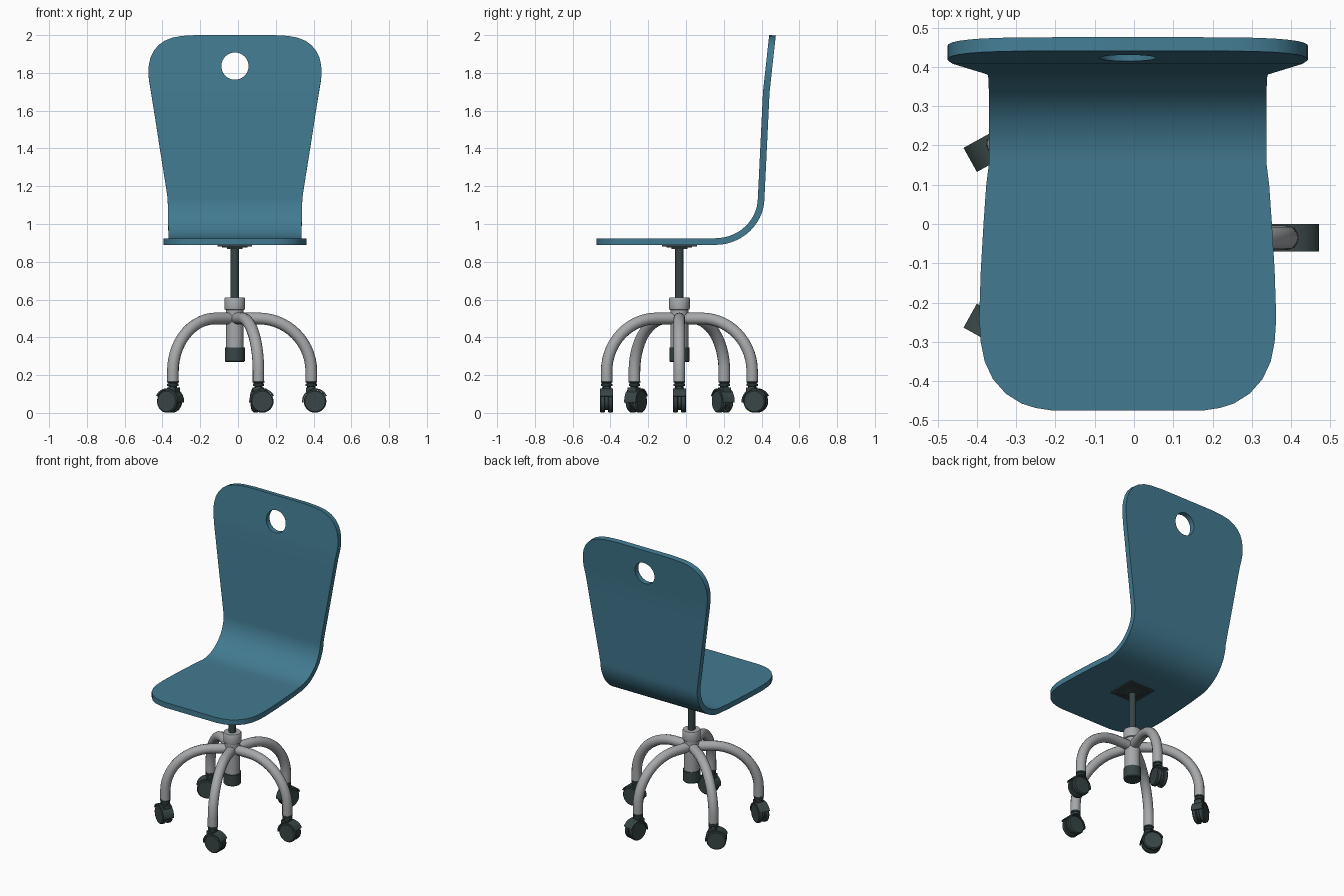
import bpy, bmesh, math
from math import sin, cos, pi, radians
from mathutils import Matrix, Vector

if "Cube" in bpy.data.objects:
    bpy.data.objects.remove(bpy.data.objects["Cube"])

CX, CY = -0.017, -0.035          # column axis


def material(name, rgb):
    m = bpy.data.materials.new(name)
    m.diffuse_color = (*rgb, 1)
    m.use_nodes = True
    m.node_tree.nodes["Principled BSDF"].inputs["Base Color"].default_value = m.diffuse_color
    return m


TEAL = material("teal shell", (0.054, 0.195, 0.282))
GREY = material("grey metal", (0.38, 0.39, 0.40))
DARK = material("dark plastic", (0.040, 0.060, 0.060))


def finish(bm, name, mat, angle=35):
    bmesh.ops.recalc_face_normals(bm, faces=bm.faces)
    me = bpy.data.meshes.new(name)
    bm.to_mesh(me)
    bm.free()
    ob = bpy.data.objects.new(name, me)
    bpy.context.collection.objects.link(ob)
    me.materials.append(mat)
    smooth(ob, angle)
    return ob


def smooth(ob, angle=35):
    bpy.ops.object.select_all(action='DESELECT')
    ob.select_set(True)
    bpy.context.view_layer.objects.active = ob
    bpy.ops.object.shade_smooth_by_angle(angle=radians(angle))


def lathe(bm, profile, mtx=Matrix(), n=32):
    """Closed solid of revolution about local z from (radius, z) points."""
    rings = [[bm.verts.new(mtx @ Vector((r * cos(2 * pi * i / n), r * sin(2 * pi * i / n), z)))
              for i in range(n)] for r, z in profile]
    for a, b in zip(rings, rings[1:]):
        for i in range(n):
            bm.faces.new((a[i], a[(i + 1) % n], b[(i + 1) % n], b[i]))
    bm.faces.new(rings[0])
    bm.faces.new(rings[-1])


def turned(name, mat, profile, x=CX, y=CY):
    bm = bmesh.new()
    lathe(bm, profile, Matrix.Translation((x, y, 0)))
    return finish(bm, name, mat)


def box(bm, size, centre, mtx=Matrix()):
    bmesh.ops.create_cube(bm, size=1, matrix=mtx @ Matrix.Translation(centre) @ Matrix.Diagonal((*size, 1)))


# Bent seat shell: rows of (y, z, half width) along the centre line
rows = [(y, 0.907, w) for y, w in (
    (-0.475, 0.19), (-0.468, 0.235), (-0.457, 0.27), (-0.432, 0.31), (-0.395, 0.343),
    (-0.35, 0.364), (-0.30, 0.374), (-0.24, 0.378), (-0.12, 0.374), (0.0, 0.367), (0.1, 0.360))]
for i in range(15):
    a = pi / 2 * i / 14
    rows.append((0.155 + 0.243 * sin(a), 1.14 - 0.233 * cos(a), 0.353 + 0.004 * (i / 14) ** 4))
for z, w in ((1.2, 0.366), (1.4, 0.398), (1.6, 0.429), (1.7, 0.445), (1.76, 0.455), (1.80, 0.459),
             (1.84, 0.456), (1.88, 0.447), (1.915, 0.430), (1.945, 0.405), (1.968, 0.373),
             (1.985, 0.330), (1.994, 0.280), (1.999, 0.19)):
    y = 0.398 + 0.027 * (z - 1.14) / 0.56 if z < 1.7 else 0.425 + 0.033 * (z - 1.7) / 0.3
    rows.append((y, z, w))
bm = bmesh.new()
prev = None
for y, z, w in rows:
    cur = [bm.verts.new((-0.016 + s * w, y, z)) for s in (-1, 1)]
    if prev:
        bm.faces.new((prev[0], prev[1], cur[1], cur[0]))
    prev = cur
shell = finish(bm, "seat_shell", TEAL)
thick = shell.modifiers.new("thickness", 'SOLIDIFY')
thick.thickness, thick.offset = 0.035, 0

# Round grip hole through the backrest
bm = bmesh.new()
lathe(bm, [(0.072, -0.2), (0.072, 0.2)],
      Matrix.Translation((-0.016, 0.44, 1.836)) @ Matrix.Rotation(pi / 2, 4, 'X'), 40)
cutter = finish(bm, "hole_cutter", TEAL)
cutter.hide_render = True
cut = shell.modifiers.new("grip_hole", 'BOOLEAN')
cut.object, cut.operation, cut.solver = cutter, 'DIFFERENCE', 'EXACT'
bpy.context.view_layer.objects.active = shell
for m in ("thickness", "grip_hole"):
    bpy.ops.object.modifier_apply(modifier=m)
bpy.data.objects.remove(cutter)
smooth(shell, 30)

# Stepped mounting plate under the seat
bm = bmesh.new()
for half, lo, hi in ((0.092, 0.882, 0.891), (0.068, 0.876, 0.884), (0.042, 0.868, 0.878)):
    box(bm, (2 * half, 2 * half, hi - lo), (CX, CY, (lo + hi) / 2))
finish(bm, "mounting_plate", DARK)

# Column
turned("gas_rod", DARK, [(0.022, 0.58), (0.022, 0.872)])
turned("column_sleeve", GREY, [(0.047, 0.34), (0.047, 0.545), (0.054, 0.548), (0.055, 0.552),
                               (0.055, 0.606), (0.051, 0.612), (0.02, 0.612)])
turned("column_cap", DARK, [(0.049, 0.270), (0.053, 0.275), (0.053, 0.345), (0.03, 0.346)])


def leg(angle):
    """Tube running out from the column and bending down to the caster."""
    pts = [(0.02, 0.50), (0.06, 0.50)]
    pts += [(0.125 + 0.28 * sin(t), 0.22 + 0.28 * cos(t)) for t in (pi / 2 * i / 14 for i in range(15))]
    pts.append((0.405, 0.168))
    cu = bpy.data.curves.new("leg", 'CURVE')
    cu.dimensions = '3D'
    cu.bevel_depth, cu.bevel_resolution, cu.use_fill_caps = 0.031, 4, True
    sp = cu.splines.new('POLY')
    sp.points.add(len(pts) - 1)
    for p, (r, z) in zip(sp.points, pts):
        p.co = (CX + r * cos(angle), CY + r * sin(angle), z, 1)
    ob = bpy.data.objects.new("leg", cu)
    bpy.context.collection.objects.link(ob)
    cu.materials.append(GREY)
    bpy.ops.object.select_all(action='DESELECT')
    ob.select_set(True)
    bpy.context.view_layer.objects.active = ob
    bpy.ops.object.convert(target='MESH')
    smooth(bpy.context.view_layer.objects.active, 40)


def caster(angle, yaw):
    """Twin wheel caster with a curved hood, turned to its own heading."""
    foot = Matrix.Translation((CX + 0.405 * cos(angle), CY + 0.405 * sin(angle), 0)) @ Matrix.Rotation(yaw, 4, 'Z')
    axle = foot @ Matrix.Translation((0.02, 0, 0.061)) @ Matrix.Rotation(pi / 2, 4, 'X')
    bm = bmesh.new()
    for s in (-1, 1):
        lathe(bm, [(0.055, s * 0.008), (0.060, s * 0.012), (0.060, s * 0.029), (0.054, s * 0.035)], axle, 28)
    lathe(bm, [(0.045, -0.01), (0.045, 0.01)], axle, 20)
    finish(bm, "caster_wheels", DARK)

    bm = bmesh.new()
    n, prev = 14, None
    for i in range(n + 1):
        a = radians(25 + 160 * i / n)
        cur = [bm.verts.new(axle @ Vector((r * cos(a), r * sin(a), z)))
               for r, z in ((0.061, -0.035), (0.069, -0.035), (0.069, 0.035), (0.061, 0.035))]
        if prev:
            for k in range(4):
                bm.faces.new((prev[k], prev[(k + 1) % 4], cur[(k + 1) % 4], cur[k]))
        if i in (0, n):
            bm.faces.new(cur)
        prev = cur
    box(bm, (0.05, 0.05, 0.035), (-0.003, 0, 0.117), foot)
    finish(bm, "caster_hood", DARK)

    bm = bmesh.new()
    lathe(bm, [(0.022, 0.13), (0.022, 0.141), (0.030, 0.143), (0.030, 0.154), (0.024, 0.156),
               (0.024, 0.159), (0.031, 0.161), (0.031, 0.170), (0.02, 0.171)], foot, 24)
    finish(bm, "caster_stem", DARK)


# Five star legs with casters
for a, yaw in ((0, 0), (72, 75), (144, 209), (216, 151), (288, 0)):
    leg(radians(a))
    caster(radians(a), radians(yaw))
